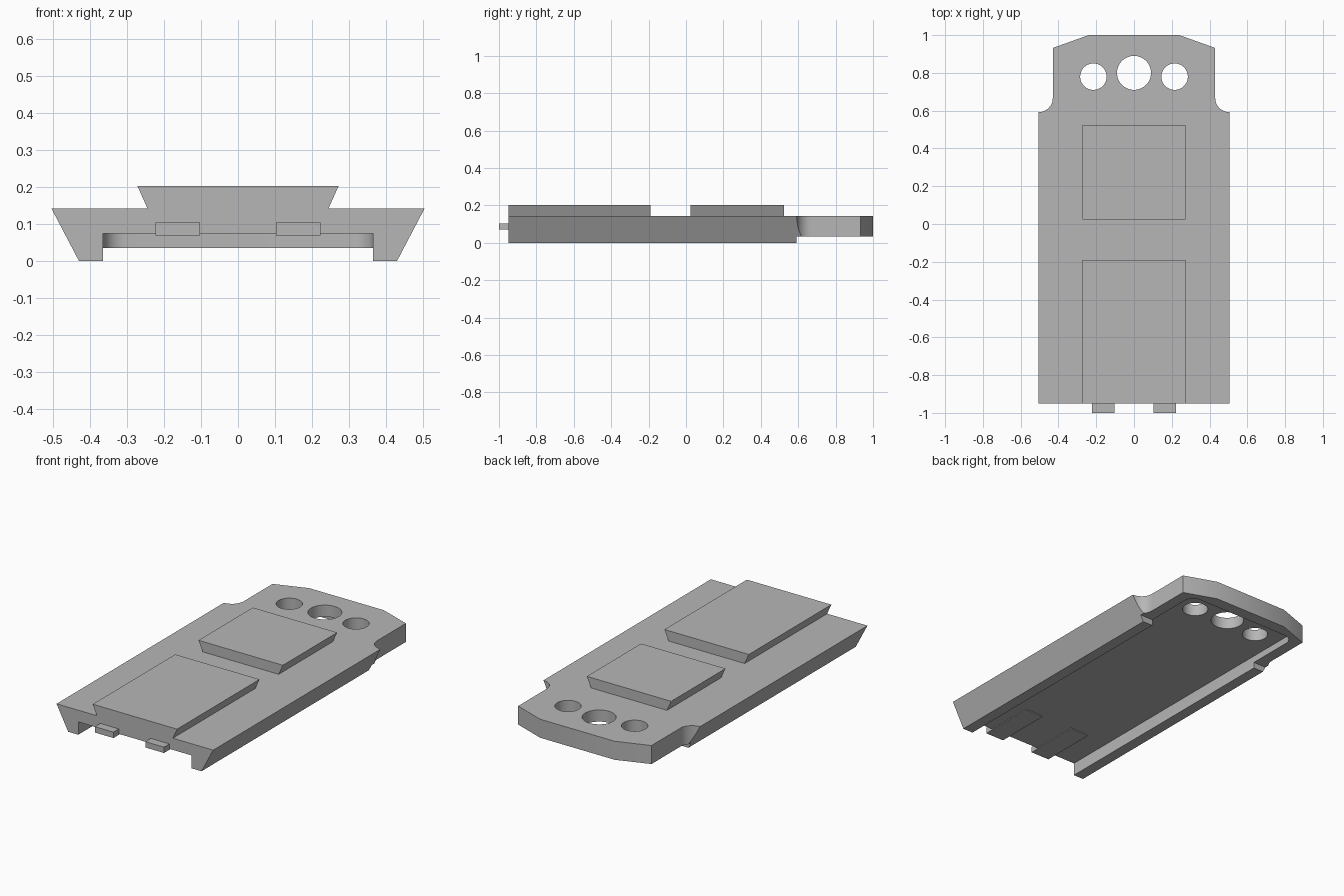
import bpy
import bmesh
from math import sin, cos, pi, radians
from mathutils import Vector

cube = bpy.data.objects.get("Cube")
if cube:
    bpy.data.objects.remove(cube, do_unlink=True)

grey = bpy.data.materials.new("plain grey")
grey.use_nodes = True
colour = (0.47, 0.47, 0.47, 1)
grey.diffuse_color = colour
grey.node_tree.nodes["Principled BSDF"].inputs["Base Color"].default_value = colour

FRONT, SHOULDER, BACK = -0.95, 0.592, 1.0
DECK, NOSE_BOTTOM, CEILING = 0.143, 0.035, 0.075


def prism(name, points, axis, start, end):
    """Extrude an outline along y (points are x, z) or z (points are x, y)."""
    bm = bmesh.new()
    place = (lambda a, b: (a, start, b)) if axis == "y" else (lambda a, b: (a, b, start))
    face = bm.faces.new([bm.verts.new(place(a, b)) for a, b in points])
    step = Vector((0, end - start, 0)) if axis == "y" else Vector((0, 0, end - start))
    top = bmesh.ops.extrude_face_region(bm, geom=[face])["geom"]
    bmesh.ops.translate(bm, vec=step, verts=[v for v in top if isinstance(v, bmesh.types.BMVert)])
    bmesh.ops.recalc_face_normals(bm, faces=bm.faces)
    mesh = bpy.data.meshes.new(name)
    bm.to_mesh(mesh)
    bm.free()
    mesh.materials.append(grey)
    obj = bpy.data.objects.new(name, mesh)
    bpy.context.collection.objects.link(obj)
    return obj


def arc(cx, cy, r, a0, a1, n):
    return [(cx + r * cos(radians(a0 + (a1 - a0) * i / n)),
             cy + r * sin(radians(a0 + (a1 - a0) * i / n))) for i in range(n + 1)]


def mirrored(points, side):
    return [(side * x, y) for x, y in points]


def rect(x0, x1, y0, y1):
    return [(x0, y0), (x1, y0), (x1, y1), (x0, y1)]


def activate(obj):
    bpy.ops.object.select_all(action="DESELECT")
    obj.select_set(True)
    bpy.context.view_layer.objects.active = obj


def cut(target, cutter):
    cutter.hide_render = True
    mod = target.modifiers.new("cut", "BOOLEAN")
    mod.operation, mod.solver, mod.object = "DIFFERENCE", "EXACT", cutter
    activate(target)
    bpy.ops.object.modifier_apply(modifier=mod.name)
    bpy.data.objects.remove(cutter, do_unlink=True)


# Base slab with sloping sides
base = prism("base_plate", [(-0.43, 0), (0.43, 0), (0.505, DECK), (-0.505, DECK)],
             "y", FRONT, BACK)

# Narrow nose: concave shoulders, straight sides, clipped back corners
for side in (-1, 1):
    waist = arc(0.505, SHOULDER + 0.075, 0.075, 270, 180, 12)
    outline = waist + [(0.43, 0.932), (0.24, BACK), (0.24, 1.2), (0.7, 1.2), (0.7, SHOULDER)]
    cut(base, prism("shoulder_cutter", mirrored(outline, side), "z", -0.1, 0.3))
cut(base, prism("nose_cutter", rect(-0.8, 0.8, SHOULDER, 1.2), "z", -0.1, NOSE_BOTTOM))

# Underside pocket, open at the front, rounded at the back
corner = arc(0.305, 0.87, 0.06, 0, 90, 10)
pocket = [(-0.365, -1.2), (0.365, -1.2)] + corner + mirrored(corner, -1)[::-1]
cut(base, prism("pocket_cutter", pocket, "z", -0.1, CEILING))

# Three through holes
for x, y, r in ((-0.215, 0.78, 0.07), (0, 0.8, 0.09), (0.215, 0.78, 0.07)):
    cut(base, prism("hole_cutter", arc(x, y, r, 0, 360, 48)[:-1], "z", -0.1, 0.3))

activate(base)
bpy.ops.object.shade_smooth_by_angle(angle=radians(30))

# Raised dovetail pads
dovetail = [(-0.245, DECK), (0.245, DECK), (0.272, 0.203), (-0.272, 0.203)]
prism("front_pad", dovetail, "y", FRONT, -0.19)
prism("rear_pad", dovetail, "y", 0.025, 0.525)

# Locating tabs that run back under the deck
for name, side in (("right_tab", -1), ("left_tab", 1)):
    prism(name, mirrored(rect(0.103, 0.223, 0.07, 0.104), side), "y", -1.0, -0.66)
